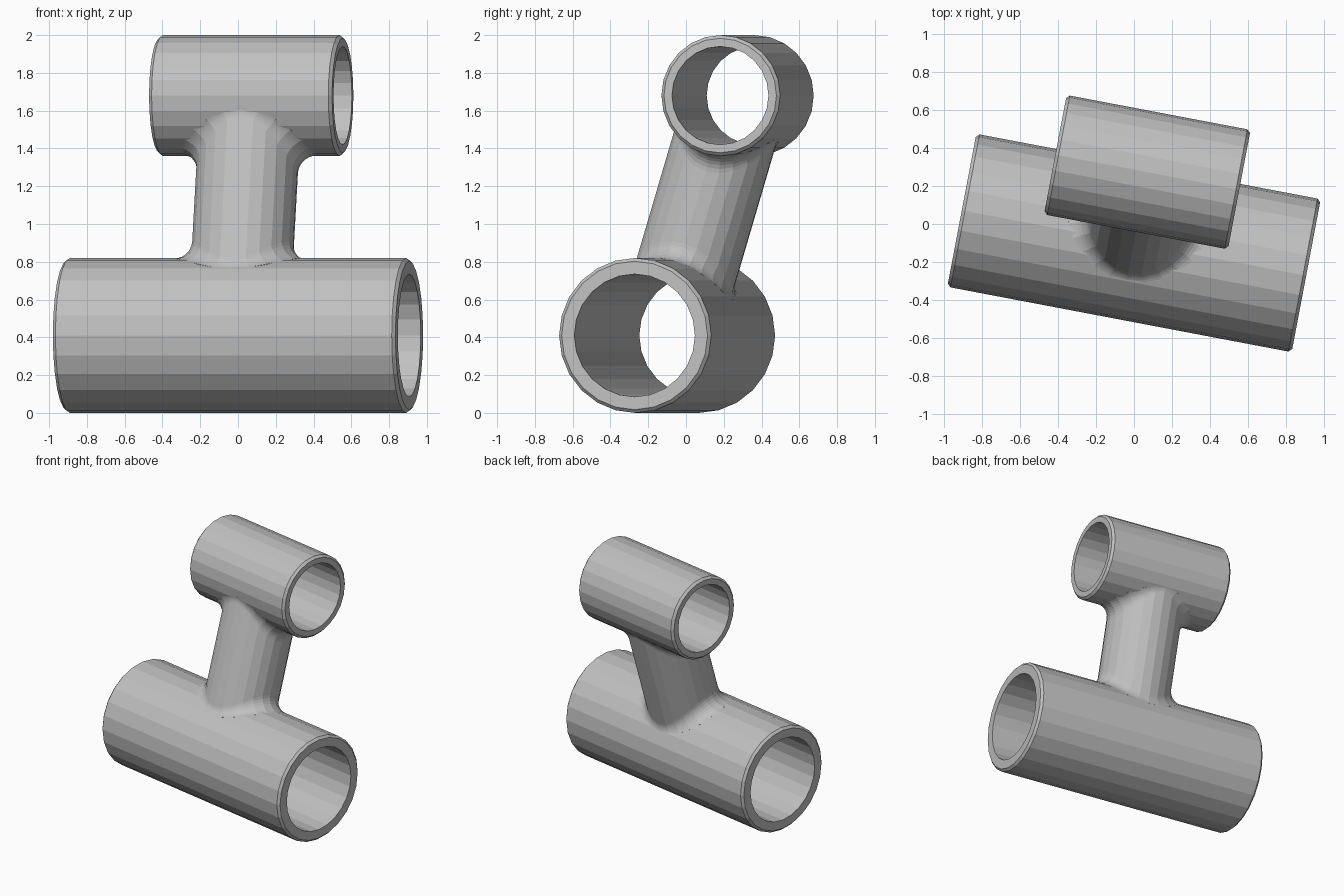
import bpy, bmesh, math
from mathutils import Vector, Matrix

if "Cube" in bpy.data.objects:
    bpy.data.objects.remove(bpy.data.objects["Cube"])

grey = bpy.data.materials.new("plain grey")
grey.use_nodes = True
grey.diffuse_color = (0.53, 0.53, 0.53, 1)
grey.node_tree.nodes["Principled BSDF"].inputs["Base Color"].default_value = grey.diffuse_color

SIDES = 24
FILLET = 0.1
ARC_STEPS = 7
STEM_R = 0.27
LOW_R, TOP_R = 0.41, 0.32
LOW_C = Vector((0, -0.1, LOW_R))
TOP_C = Vector((0.07, 0.273, 2 - TOP_R))

# Shared frame: tube axis, stem axis and the direction across both
stem_axis = (TOP_C - LOW_C).normalized()
span = (TOP_C - LOW_C).length
yaw = math.radians(-10.75)
tube_axis = Vector((math.cos(yaw), math.sin(yaw), 0))
across = stem_axis.cross(tube_axis).normalized()


def loft(name, rings, matrix, wrap=False):
    """Skin a list of rings with quads; wrap joins the last ring to the first."""
    bm = bmesh.new()
    loops = [[bm.verts.new(matrix @ p) for p in ring] for ring in rings]
    pairs = list(zip(loops, loops[1:]))
    if wrap:
        pairs.append((loops[-1], loops[0]))
    for a, b in pairs:
        n = len(a)
        for i in range(n):
            j = (i + 1) % n
            bm.faces.new((a[i], a[j], b[j], b[i]))
    bmesh.ops.recalc_face_normals(bm, faces=bm.faces)
    # Outermost vertices decide the direction of an open skin
    far = max(bm.faces, key=lambda f: abs(f.normal.dot(across)) if not wrap else 0)
    if not wrap:
        mid = (LOW_C + TOP_C) / 2
        far = min(bm.faces, key=lambda f: abs((f.calc_center_median() - mid).dot(stem_axis)))
        if far.normal.dot(far.calc_center_median() - mid) < 0:
            bmesh.ops.reverse_faces(bm, faces=bm.faces)
    mesh = bpy.data.meshes.new(name)
    bm.to_mesh(mesh)
    bm.free()
    mesh.materials.append(grey)
    obj = bpy.data.objects.new(name, mesh)
    bpy.context.collection.objects.link(obj)
    return obj


def tube(name, centre, half, outer, inner, chamfer=0.017):
    """Hollow tube with chamfered outer rims, revolved around its length."""
    profile = [(-half, inner), (-half, outer - chamfer), (-half + chamfer, outer),
               (half - chamfer, outer), (half, outer - chamfer), (half, inner)]
    rings = []
    for x, r in profile:
        angles = [math.tau * i / SIDES for i in range(SIDES)]
        rings.append([Vector((x, r * math.cos(a), r * math.sin(a))) for a in angles])
    matrix = Matrix.Translation(centre) @ Matrix.Rotation(yaw, 4, 'Z')
    return loft(name, rings, matrix, wrap=True)


def fillet_rings(radius):
    """Rolling-ball blend from a tube of this radius up to the stem."""
    rings = [[] for _ in range(ARC_STEPS + 2)]
    for i in range(SIDES):
        a = math.tau * i / SIDES
        direction = Vector((math.cos(a), math.sin(a), 0))
        ball = direction * (STEM_R + FILLET)
        ball.z = math.sqrt((radius + FILLET) ** 2 - ball.y ** 2)
        radial = Vector((0, ball.y, ball.z)).normalized()
        start, end = -radial, -direction
        angle = start.angle(end)
        # Buried skirt inside the tube wall
        rings[0].append(Vector((ball.x, 0, 0)) + radial * (radius - 0.03))
        for k in range(ARC_STEPS + 1):
            s = k / ARC_STEPS
            arm = (start * math.sin((1 - s) * angle) + end * math.sin(s * angle)) / math.sin(angle)
            rings[k + 1].append(ball + arm * FILLET)
    return rings


# Two parallel tubes
tube("lower_tube", LOW_C, 0.923, LOW_R, 0.325)
tube("upper_tube", TOP_C, 0.493, TOP_R, 0.26)

# Leaning stem with a blended foot and head
foot = fillet_rings(LOW_R * 0.996)
head = [[Vector((p.x, p.y, span - p.z)) for p in ring] for ring in reversed(fillet_rings(TOP_R * 0.996))]
frame = Matrix((tube_axis, across, stem_axis)).transposed().to_4x4()
loft("connecting_stem", foot + head, Matrix.Translation(LOW_C) @ frame)
